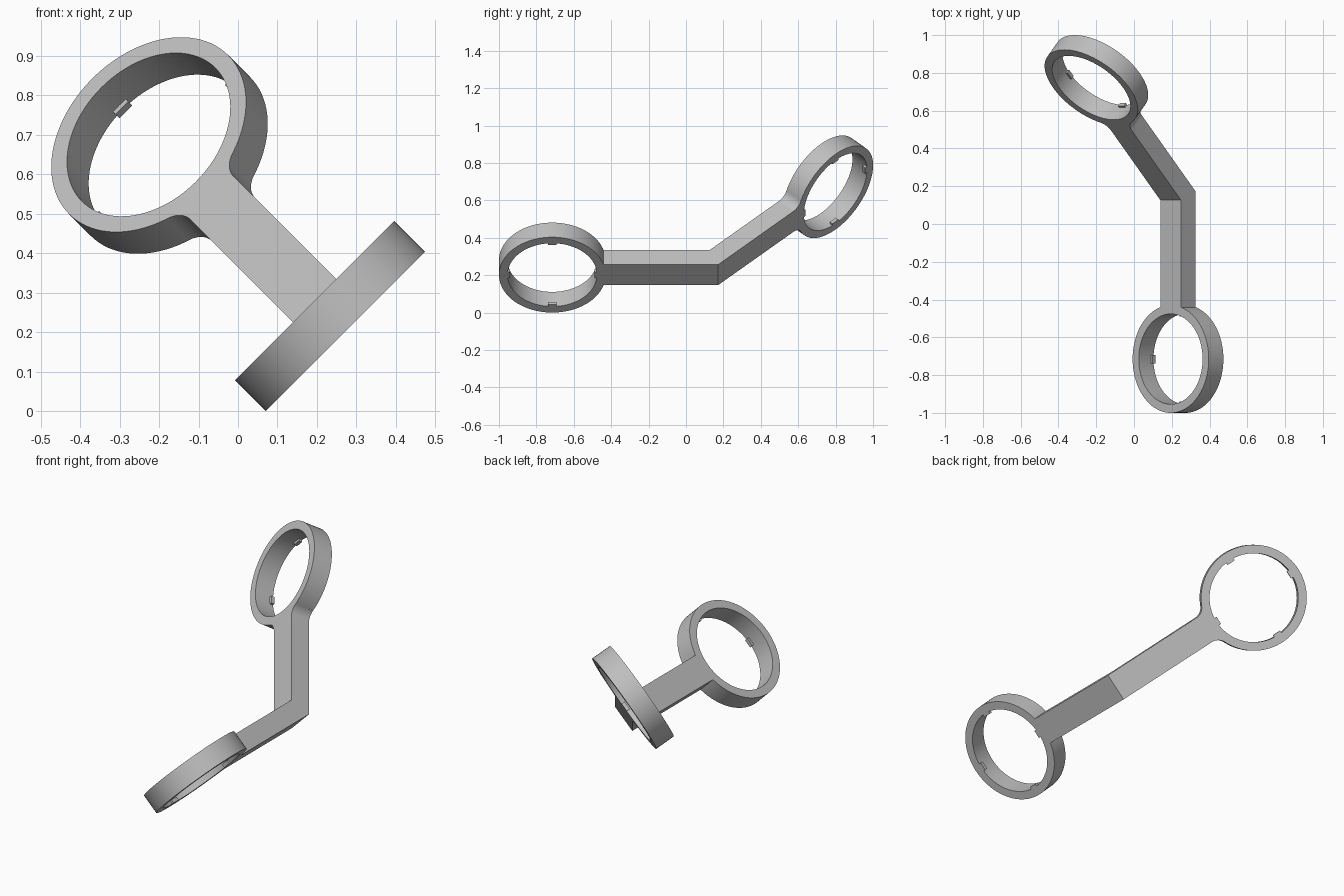
import bpy, bmesh
from math import sin, cos, asin, pi, sqrt, tan, radians
from mathutils import Matrix, Vector

cube = bpy.data.objects.get("Cube")
if cube:
    bpy.data.objects.remove(cube)

OUTER, INNER = 0.285, 0.239      # ring radii
HALF = 0.055                     # half thickness of rings and arms
ARM_W = 0.0775                   # half width of the arms
REACH = 0.864                    # ring centre to bend
BEND = radians(45)
SEGS = 96

grey = bpy.data.materials.new("light_grey")
grey.use_nodes = True
colour = (0.52, 0.52, 0.52, 1)
grey.diffuse_color = colour
grey.node_tree.nodes["Principled BSDF"].inputs["Base Color"].default_value = colour


def finish(name, bm, frame):
    bmesh.ops.recalc_face_normals(bm, faces=bm.faces)
    mesh = bpy.data.meshes.new(name)
    bm.to_mesh(mesh)
    bm.free()
    mesh.transform(frame)
    mesh.materials.append(grey)
    obj = bpy.data.objects.new(name, mesh)
    bpy.context.collection.objects.link(obj)
    bpy.ops.object.select_all(action='DESELECT')
    obj.select_set(True)
    bpy.context.view_layer.objects.active = obj
    bpy.ops.object.shade_smooth_by_angle(angle=radians(30))


def ring(name, frame):
    """Rectangular section spun around the local z axis."""
    bm = bmesh.new()
    section = [(INNER, -HALF), (OUTER, -HALF), (OUTER, HALF), (INNER, HALF)]
    loops = []
    for i in range(SEGS):
        a = 2 * pi * i / SEGS
        loops.append([bm.verts.new((r * cos(a), r * sin(a), z)) for r, z in section])
    for i in range(SEGS):
        a, b = loops[i], loops[(i + 1) % SEGS]
        for k in range(4):
            j = (k + 1) % 4
            bm.faces.new((a[k], a[j], b[j], b[k]))
    finish(name, bm, frame)


def tabs(name, frame):
    """Four small catches inside one rim."""
    bm = bmesh.new()
    for i in range(4):
        place = (Matrix.Rotation(i * pi / 2, 4, 'Z')
                 @ Matrix.Translation((0.238, 0, -HALF + 0.01))
                 @ Matrix.Diagonal((0.026, 0.045, 0.02, 1)))
        bmesh.ops.create_cube(bm, size=1, matrix=place)
    finish(name, bm, frame)


def arm(name, frame, fillet):
    """Flat bar from the ring wall to the mitred bend, with optional fillets."""
    wall = (OUTER + INNER) / 2
    if fillet:
        cu = ARM_W + fillet
        cv = sqrt((OUTER + fillet) ** 2 - cu ** 2)
        a = asin(cu / (OUTER + fillet))
        side = [(wall * sin(a), wall * cos(a))]
        sweep = pi / 2 - a
        for i in range(13):
            t = pi + sweep * (1 - i / 12)
            side.append((cu + fillet * cos(t), cv + fillet * sin(t)))
    else:
        side = [(ARM_W, sqrt(wall ** 2 - ARM_W ** 2))]
    side.append((ARM_W, REACH))
    outline = [(0, wall)] + side + [(-u, v) for u, v in reversed(side)]

    bm = bmesh.new()
    layers = []
    for z in (-HALF, HALF):
        cut = z * tan(BEND / 2)
        layers.append([bm.verts.new((u, v - cut if v == REACH else v, z))
                       for u, v in outline])
    low, high = layers
    bm.faces.new(low)
    bm.faces.new(high)
    for i in range(len(outline)):
        j = (i + 1) % len(outline)
        bm.faces.new((low[i], low[j], high[j], high[i]))
    finish(name, bm, frame)


def frame_from(x, y, z, origin):
    m = Matrix((x, y, z)).transposed().to_4x4()
    m.translation = origin
    return m


# Frames: local x across the arm, y towards the bend, z along the ring axis
across = Vector((1, 0, 1)).normalized()
forward = Vector((0, 1, 0))
up = Vector((-1, 0, 1)).normalized()
onward = forward * cos(BEND) + up * sin(BEND)
tilted = up * cos(BEND) - forward * sin(BEND)

front_centre = Vector((0.233, -0.715, 0.241))
back_centre = front_centre + (forward + onward) * REACH

front = frame_from(across, forward, up, front_centre)
back = frame_from(-across, -onward, tilted, back_centre)

for label, frame, fillet in (("front", front, 0), ("back", back, 0.065)):
    ring(label + "_ring", frame)
    tabs(label + "_ring_tabs", frame)
    arm(label + "_arm", frame, fillet)
